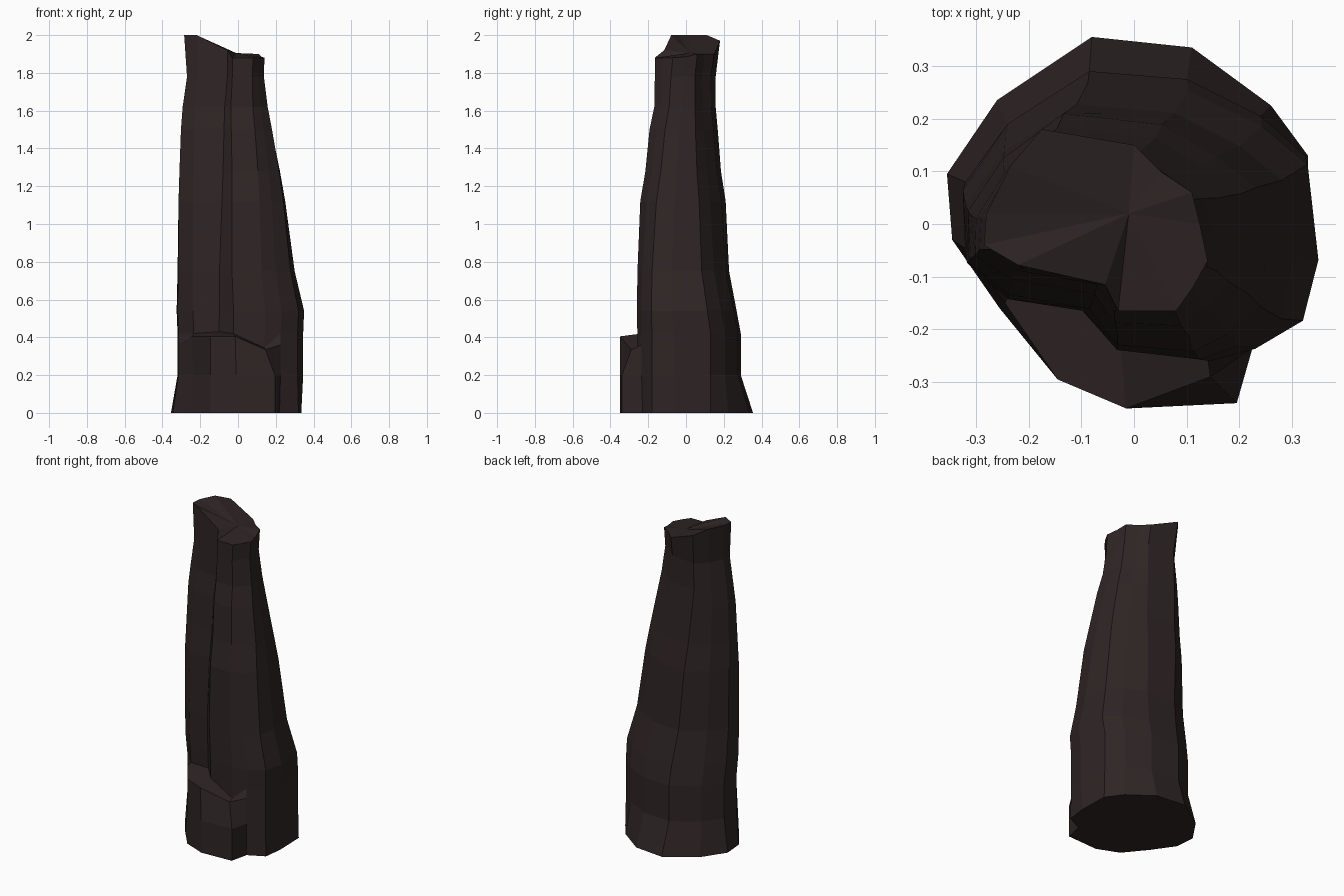
import bpy, bmesh

if "Cube" in bpy.data.objects:
    bpy.data.objects.remove(bpy.data.objects["Cube"])

# Cross-sections: matching columns, counter-clockwise from the front ridge
BASE = [(-.01, -.35), (.195, -.34), (.22, -.23), (.32, -.18), (.335, -.06), (.33, .13), (.26, .225),
        (.11, .335), (-.08, .355), (-.26, .235), (-.355, .095), (-.345, -.03), (-.255, -.16), (-.145, -.295)]
WAIST = [(-.025, -.235), (.14, -.258), (.225, -.235), (.315, -.18), (.345, -.06), (.325, .13), (.24, .205),
         (.1, .275), (-.085, .29), (-.24, .19), (-.32, .08), (-.315, -.05), (-.235, -.13), (-.1, -.15)]
TOP = [(-.03, -.165), (.08, -.165), (.112, -.12), (.14, -.07), (.125, 0), (.11, .06), (.05, .1),
       (0, .15), (-.175, .18), (-.235, .11), (-.28, .02), (-.285, -.04), (-.22, -.078), (-.055, -.115)]
TOP_Z = [1.88, 1.88, 1.88, 1.88, 1.885, 1.9, 1.9, 1.9, 1.97, 2, 2, 2, 2, 1.92]
N = len(BASE)
ROOT = (0, 1, 13)          # columns that bulge out as the front root

# Trunk outline: height, left, right, front, back
OUTLINE = [(.54, -.325, .35, -.26, .268), (.75, -.32, .30, -.257, .228),
           (1.12, -.315, .25, -.242, .21), (1.28, -.31, .222, -.215, .185),
           (1.5, -.302, .18, -.193, .168), (1.62, -.293, .157, -.168, .157),
           (1.78, -.27, .137, -.165, .157)]


def mix(a, b, t):
    return a + (b - a) * t


def fit(pts, axis, lo, hi):
    vals = [p[axis] for p in pts]
    a, b = min(vals), max(vals)
    return [mix(lo, hi, (v - a) / (b - a)) for v in vals]


rings = [[(x, y, 0) for x, y in BASE]]

# flared foot, with the root standing straight up at the front
rings.append([(*(BASE[i] if i in ROOT else WAIST[i]), .2) for i in range(N)])
ledge = [(x, y, .36) for x, y in WAIST]
ledge[0] = (-.015, -.35, .405)
ledge[1] = (.145, -.29, .335)
ledge[13] = (-.145, -.295, .405)
ledge[12] = (-.245, -.15, .405)
rings.append(ledge)
inner = [(x, y, .42) for x, y in WAIST]
inner[1] = (.14, -.256, .345)
inner[13] = (-.1, -.15, .43)
rings.append(inner)

# tapering trunk
for z, x0, x1, y0, y1 in OUTLINE:
    t = min(1, (z - .5) / 1.35)
    pts = [(mix(w[0], p[0], t), mix(w[1], p[1], t)) for w, p in zip(WAIST, TOP)]
    rings.append([(x, y, z) for x, y in zip(fit(pts, 0, x0, x1), fit(pts, 1, y0, y1))])

# broken, slanted top
rings.append([(x, y, z) for (x, y), z in zip(TOP, TOP_Z)])

bm = bmesh.new()
loops = [[bm.verts.new(p) for p in r] for r in rings]
for a, b in zip(loops, loops[1:]):
    for i in range(N):
        j = (i + 1) % N
        bm.faces.new((a[i], a[j], b[j], b[i]))
bm.faces.new(loops[0][::-1])
heart = bm.verts.new((-.01, .02, 1.905))
for i in range(N):
    bm.faces.new((loops[-1][i], loops[-1][(i + 1) % N], heart))
bmesh.ops.recalc_face_normals(bm, faces=bm.faces)

mesh = bpy.data.meshes.new("broken_trunk")
bm.to_mesh(mesh)
bm.free()
bark = bpy.data.materials.new("dark bark")
bark.diffuse_color = (.028, .018, .018, 1)
bark.use_nodes = True
bark.node_tree.nodes["Principled BSDF"].inputs["Base Color"].default_value = bark.diffuse_color
mesh.materials.append(bark)
bpy.context.collection.objects.link(bpy.data.objects.new("broken_trunk", mesh))
